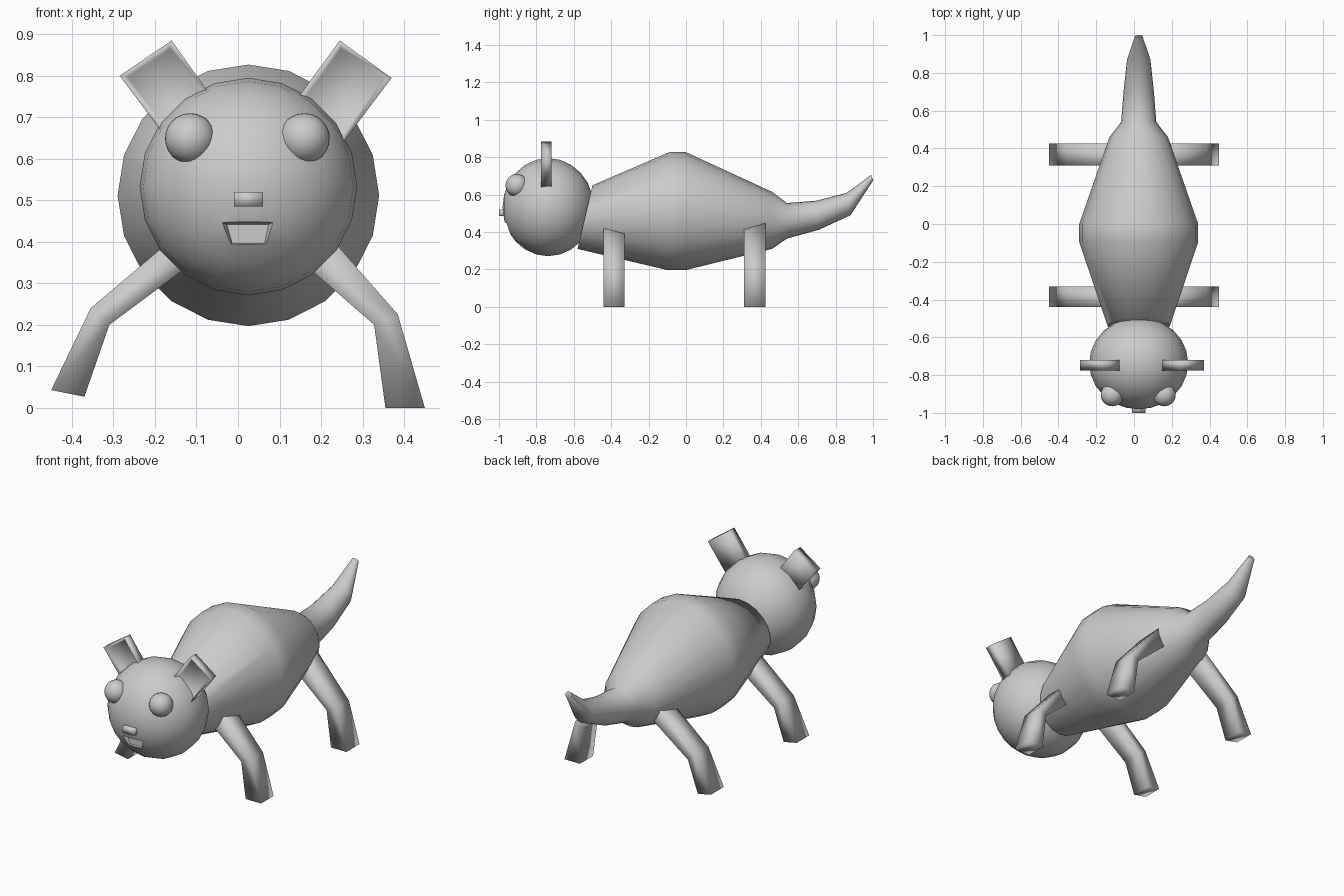
import bpy, bmesh, math
from mathutils import Matrix

if "Cube" in bpy.data.objects:
    bpy.data.objects.remove(bpy.data.objects["Cube"])

CX = 0.025  # centre line of head and body


def finish(name, bm, angle=None):
    bmesh.ops.recalc_face_normals(bm, faces=bm.faces[:])
    me = bpy.data.meshes.new(name)
    bm.to_mesh(me)
    bm.free()
    ob = bpy.data.objects.new(name, me)
    bpy.context.collection.objects.link(ob)
    smooth(ob, angle)
    return ob


def smooth(ob, angle=None):
    bpy.ops.object.select_all(action='DESELECT')
    ob.select_set(True)
    bpy.context.view_layer.objects.active = ob
    if angle:
        bpy.ops.object.shade_smooth_by_angle(angle=math.radians(angle))
    else:
        bpy.ops.object.shade_smooth()


def loft(rings):
    """Skin a list of equal-length point rings and cap both ends."""
    bm = bmesh.new()
    vs = [[bm.verts.new(p) for p in r] for r in rings]
    n = len(rings[0])
    for a, b in zip(vs, vs[1:]):
        for i in range(n):
            j = (i + 1) % n
            bm.faces.new((a[i], a[j], b[j], b[i]))
    bm.faces.new(vs[0])
    bm.faces.new(vs[-1])
    bmesh.ops.recalc_face_normals(bm, faces=bm.faces[:])
    return bm


def ball(name, centre, radius, segs, rings):
    bm = bmesh.new()
    m = Matrix.Translation(centre) @ Matrix.Rotation(math.pi / 2, 4, 'X')
    bmesh.ops.create_uvsphere(bm, u_segments=segs, v_segments=rings, radius=radius, matrix=m)
    return finish(name, bm)


# Body and tail: rings given by top (y, z), bottom (y, z) and half width
sections = [
    (-0.50, 0.65, -0.58, 0.31, 0.165),
    (-0.09, 0.827, -0.10, 0.197, 0.315),
    (0.0, 0.827, 0.0, 0.197, 0.315),
    (0.46, 0.615, 0.46, 0.31, 0.155),
    (0.54, 0.555, 0.54, 0.365, 0.093),
    (0.70, 0.568, 0.71, 0.412, 0.08),
    (0.86, 0.61, 0.88, 0.49, 0.062),
    (0.99, 0.705, 1.0, 0.675, 0.02),
]
rings = []
for yt, zt, yb, zb, w in sections:
    ring = []
    for i in range(20):
        a = math.tau * i / 20
        s = math.sin(a)
        ring.append((CX + w * math.cos(a),
                     (yt + yb) / 2 + s * (yt - yb) / 2,
                     (zt + zb) / 2 + s * (zt - zb) / 2))
    rings.append(ring)
finish("body_and_tail", loft(rings), 60)

# Head with a recessed mouth
head = ball("head", (CX, -0.737, 0.533), 0.262, 20, 12)
head.data.transform(Matrix.Translation((0, -0.737, 0)) @ Matrix.Diagonal((1, 0.93, 1, 1))
                    @ Matrix.Translation((0, 0.737, 0)))


def mouth_ring(y, k):
    return [(CX + x * k, y, 0.42 + z * k)
            for x, z in ((-0.08, 0.034), (0.075, 0.034), (0.06, -0.036), (-0.06, -0.036))]


cutter = finish("mouth_cutter", loft([mouth_ring(-1.0, 1.0), mouth_ring(-0.93, 0.65)]))
mod = head.modifiers.new("mouth", 'BOOLEAN')
mod.operation = 'DIFFERENCE'
mod.object = cutter
bpy.context.view_layer.objects.active = head
bpy.ops.object.modifier_apply(modifier=mod.name)
bpy.data.objects.remove(cutter)
smooth(head, 35)

# Nose
finish("nose", loft([[(CX + x, y, z) for x, z in
                      ((-0.035, 0.485), (0.035, 0.485), (0.035, 0.52), (-0.035, 0.52))]
                     for y in (-1.0, -0.95)]))

# Eyes
for side, x in (("left", -0.115), ("right", 0.16)):
    ball(side + "_eye", (x, -0.904, 0.649), 0.061, 24, 14)

# Ears with a hollowed front face
ears = {
    "left": ((-0.16, 0.885), (-0.285, 0.80), (-0.165, 0.64), (-0.06, 0.745)),
    "right": ((0.245, 0.885), (0.37, 0.795), (0.25, 0.635), (0.135, 0.735)),
}
for side, corners in ears.items():
    bm = loft([[(x, y, z) for x, z in corners] for y in (-0.775, -0.72)])
    bm.normal_update()
    front = [f for f in bm.faces if f.normal.y < -0.9]
    bmesh.ops.inset_region(bm, faces=front, thickness=0.02, depth=-0.025)
    finish(side + "_ear", bm)

# Legs: outer and inner edge points (x, z) at hip, knee and foot
legs = {
    "right": (((0.175, 0.465), (0.115, 0.386)), ((0.385, 0.225), (0.328, 0.20)),
              ((0.45, 0.0), (0.355, 0.0))),
    "left": (((-0.11, 0.448), (-0.06, 0.386)), ((-0.355, 0.24), (-0.31, 0.20)),
             ((-0.45, 0.043), (-0.37, 0.027))),
}
for side, edges in legs.items():
    for end, y0, y1 in (("front", -0.44, -0.33), ("back", 0.31, 0.425)):
        leg = [[(ox, y0, oz), (ox, y1, oz), (ix, y1, iz), (ix, y0, iz)]
               for (ox, oz), (ix, iz) in edges]
        finish(f"{end}_{side}_leg", loft(leg))
